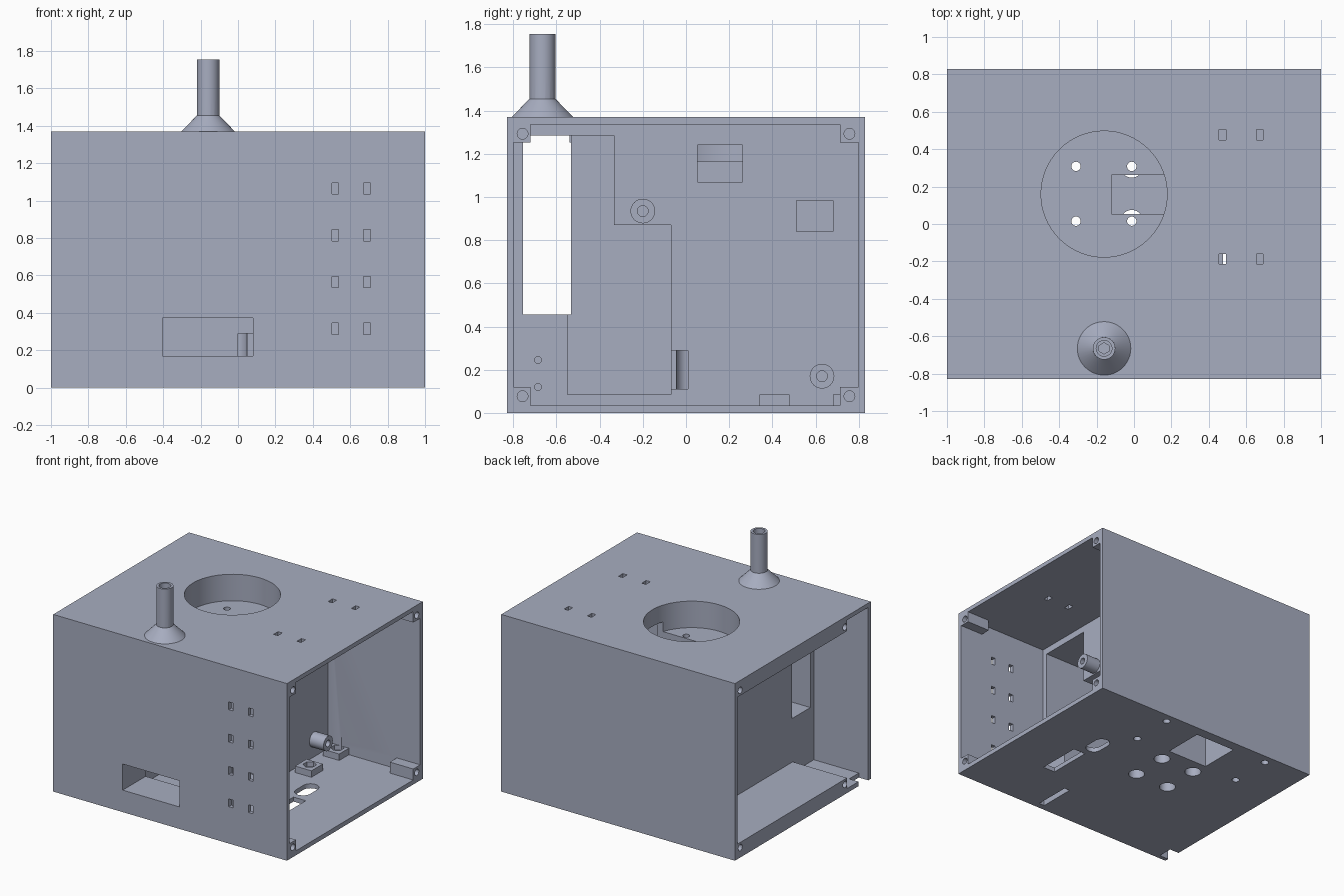
import bpy, math
from mathutils import Matrix, Vector

if "Cube" in bpy.data.objects:
    bpy.data.objects.remove(bpy.data.objects["Cube"])

grey = bpy.data.materials.new("blue_grey_plastic")
grey.diffuse_color = (0.39, 0.42, 0.53, 1)
grey.use_nodes = True
grey.node_tree.nodes["Principled BSDF"].inputs["Base Color"].default_value = grey.diffuse_color


def box(x, y, z):
    """Box from three (low, high) ranges."""
    bpy.ops.mesh.primitive_cube_add(size=1)
    o = bpy.context.object
    for v in o.data.vertices:
        v.co = [(r[0] + r[1]) / 2 + c * (r[1] - r[0]) for r, c in zip((x, y, z), v.co)]
    return o


def rod(start, axis, length, r1, r2=None, sides=32):
    """Round or tapered rod growing from start along x or z."""
    bpy.ops.mesh.primitive_cone_add(vertices=sides, radius1=r1,
                                    radius2=r1 if r2 is None else r2, depth=length)
    o = bpy.context.object
    turn = Matrix.Rotation(math.pi / 2, 4, 'Y') if axis == 'x' else Matrix()
    o.data.transform(Matrix.Translation(Vector(start)) @ turn
                     @ Matrix.Translation((0, 0, length / 2)))
    return o


def apply(tool, kind):
    mod = body.modifiers.new("shape", 'BOOLEAN')
    mod.operation, mod.solver, mod.object = kind, 'EXACT', tool
    bpy.ops.object.select_all(action='DESELECT')
    bpy.context.view_layer.objects.active = body
    body.select_set(True)
    bpy.ops.object.modifier_apply(modifier=mod.name)
    bpy.data.objects.remove(tool)


def cut(tool):
    apply(tool, 'DIFFERENCE')


def add(tool):
    apply(tool, 'UNION')


# Main housing block
body = box((-1, 1), (-.83, .83), (0, 1.37))
body.name = "housing"

# Right compartment, left compartment and its cable channel
cut(box((.21, 1.1), (-.798, .798), (.035, 1.337)))
cut(box((-1.1, -.535), (-.545, .798), (.117, 1.253)))
cut(box((-1.1, -.535), (-.798, -.54), (.035, 1.337)))
cut(box((-1.1, -.92), (-.798, -.68), (-.1, .1)))

# Through tunnel and stepped pocket in the middle
cut(box((-.7, .3), (-.755, -.533), (.455, 1.285)))
cut(box((-.45, .3), (-.55, -.07), (.085, .87)))
cut(box((-.45, .3), (-.56, -.333), (.86, 1.285)))
cut(box((0, .3), (-.08, .01), (.11, .29)))

# Front slot into the pocket
cut(box((-.405, .08), (-.9, -.5), (.17, .372)))

# Round well in the top with its side wiring slot
cut(rod((-.16, .16, 1.165), 'z', .4, .337, sides=64))
cut(box((-.12, .3), (.053, .262), (1.07, 1.24)))

# Bottom shaft and the window that reaches it
cut(box((-.33, .02), (.43, .75), (-.1, .985)))
cut(box((-.1, .3), (.513, .68), (.84, .985)))

# Corner posts and nut seats of the right compartment
for y in ((-.81, -.72), (.713, .81)):
    for z in ((.02, .12), (1.253, 1.35)):
        add(box((.8, 1), y, z))
for y in ((.34, .48), (.68, .81)):
    add(box((.25, .39), y, (.02, .085)))

# Standoffs on the inner wall
for y, z in ((-.2, .935), (.63, .17)):
    add(rod((.15, y, z), 'x', .18, .057))
    cut(rod((.2, y, z), 'x', .2, .025, sides=24))

# Flared spout on the top
add(rod((-.16, -.665, 1.3), 'z', .3, .06))
spout = rod((-.16, -.665, 1.37), 'z', .085, .143, .06, sides=48)
add(spout)
add(rod((-.16, -.665, 1.4), 'z', .355, .06))
cut(rod((-.16, -.665, 1.5), 'z', .4, .042))
cut(rod((-.16, -.665, 1.2), 'z', .4, .03, sides=6))

# Screw holes at both ends
for z in (.077, 1.293):
    for y in (-.757, .757):
        cut(rod((.85, y, z), 'x', .3, .025, sides=20))
    for y in (-.515, .765):
        cut(rod((-1.1, y, z), 'x', .3, .025, sides=20))

# Counterbored mounting holes under the round well
for x in (-.31, -.012):
    for y in (.015, .308):
        cut(rod((x, y, -.1), 'z', 1.2, .06, sides=24))
        cut(rod((x, y, 1.0), 'z', .3, .025, sides=24))

# Foot holes in the floor, with hexagonal nut pockets on the right
for y in (.42, .757):
    for x in (-.63, .32):
        cut(rod((x, y, -.1), 'z', .3, .028, sides=20))
    cut(rod((.32, y, .05), 'z', .1, .048, sides=6))

# Floor openings: cable slot, rounded slot, thin slot
cut(box((.475, .58), (-.35, 0), (-.1, .1)))
cut(box((.42, .54), (.11, .2), (-.1, .06)))
for y in (.11, .2):
    cut(rod((.48, y, -.1), 'z', .16, .06, sides=32))
cut(box((.213, .26), (-.78, -.49), (-.1, .1)))

# Small strap slots in the front and top walls
for x in (.52, .69):
    for z in (.315, .565, .815, 1.065):
        cut(box((x - .018, x + .018), (-.9, -.7), (z - .03, z + .03)))
for x in (.473, .672):
    for y in (-.187, .477):
        cut(box((x - .018, x + .018), (y - .027, y + .027), (1.3, 1.4)))

# Pin holes in the inner wall
for z in (.12, .245):
    cut(rod((.05, -.685, z), 'x', .3, .016, sides=16))

body.data.materials.clear()
body.data.materials.append(grey)
for p in body.data.polygons:
    p.material_index = 0
bpy.ops.object.shade_smooth_by_angle(angle=math.radians(30))
